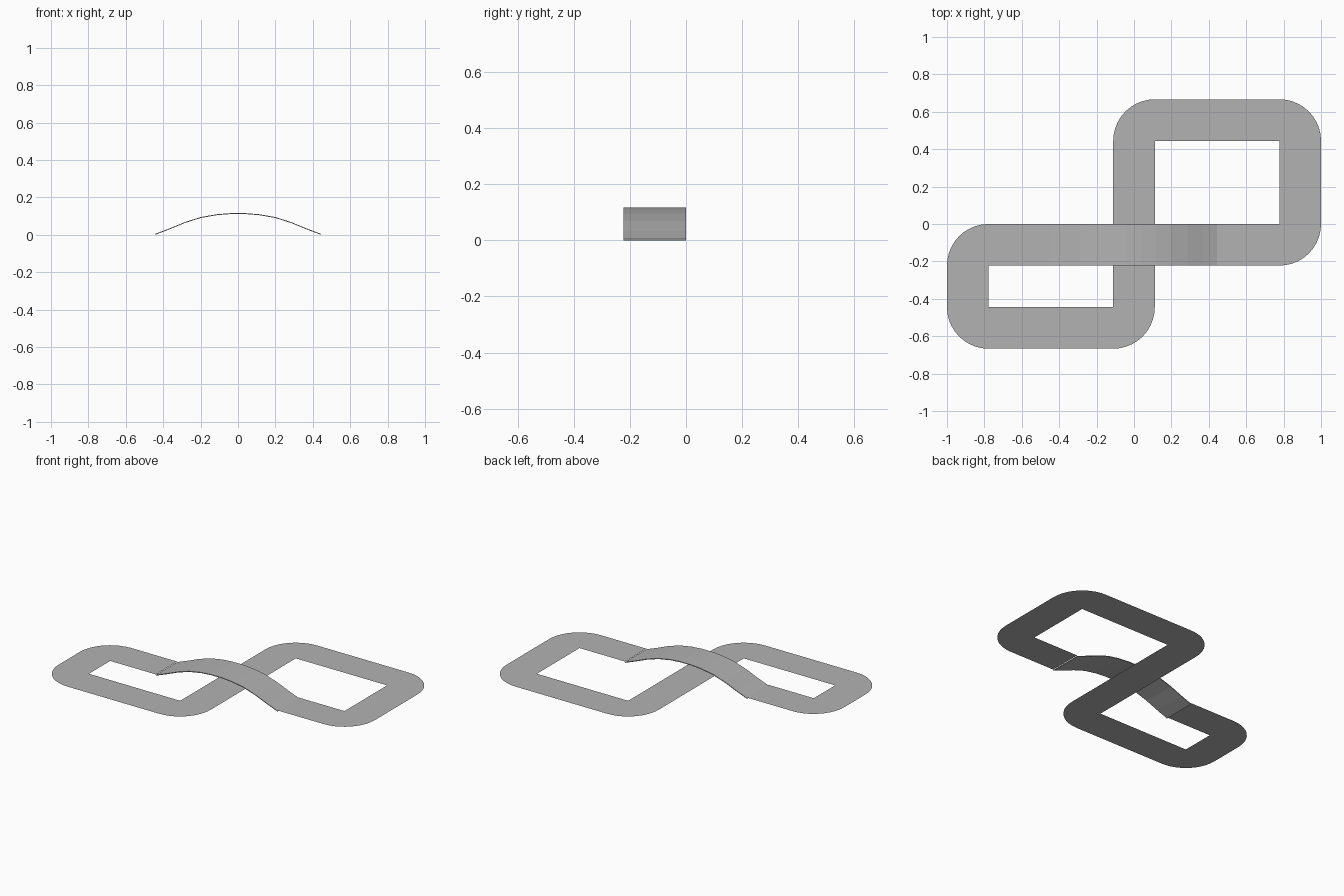
import bpy, math

if "Cube" in bpy.data.objects:
    bpy.data.objects.remove(bpy.data.objects["Cube"])

T = 2 / 9          # road width (one tile)
Z = 0.008          # height of the flat road sheet

grey = bpy.data.materials.new("road_grey")
grey.diffuse_color = (0.45, 0.45, 0.45, 1)
grey.use_nodes = True
grey.node_tree.nodes["Principled BSDF"].inputs["Base Color"].default_value = grey.diffuse_color


def make(name, verts, faces):
    mesh = bpy.data.meshes.new(name)
    mesh.from_pydata(verts, [], faces)
    mesh.materials.append(grey)
    mesh.update()
    ob = bpy.data.objects.new(name, mesh)
    bpy.context.collection.objects.link(ob)
    return ob


def straight(name, x0, x1, y0, y1):
    make(name, [(x0, y0, Z), (x1, y0, Z), (x1, y1, Z), (x0, y1, Z)], [(0, 1, 2, 3)])


def corner(name, cx, cy, start, n=10):
    # quarter disc around the sharp inner corner
    pts = [(cx, cy, Z)]
    for i in range(n + 1):
        a = math.radians(start + 90 * i / n)
        pts.append((cx + T * math.cos(a), cy + T * math.sin(a), Z))
    make(name, pts, [tuple(range(n + 2))])


# Flat straights, in tile units
for name, x0, x1, y0, y1 in [
    ("crossing_road", -.5, .5, -2, 2),
    ("upper_road", .5, 3.5, 2, 3),
    ("right_road", 3.5, 4.5, 0, 2),
    ("right_bridge_approach", 2, 3.5, -1, 0),
    ("left_bridge_approach", -3.5, -2, -1, 0),
    ("left_road", -4.5, -3.5, -2, -1),
    ("lower_road", -3.5, -.5, -3, -2),
]:
    straight(name, x0 * T, x1 * T, y0 * T, y1 * T)

# Rounded corners: inner corner point and start angle
for name, x, y, a in [
    ("corner_upper_left", .5, 2, 90),
    ("corner_upper_right", 3.5, 2, 0),
    ("corner_right_lower", 3.5, 0, 270),
    ("corner_left_upper", -3.5, -1, 90),
    ("corner_lower_left", -3.5, -2, 180),
    ("corner_lower_right", -.5, -2, 270),
]:
    corner(name, x * T, y * T, a)

# Arched bridge: thin deck swept over a mirrored profile
half = [(-2 * T, .005), (-.37, .033), (-.285, .068), (-.2, .095), (-.115, .110), (-.04, .116)]
profile = half + [(-x, z) for x, z in reversed(half)]
verts, faces = [], []
for x, z in profile:
    for y in (-T, 0):
        verts += [(x, y, z), (x, y, z - .005)]
for i in range(len(profile) - 1):
    a, b = 4 * i, 4 * i + 4
    faces += [(a, b, b + 2, a + 2), (a + 1, a + 3, b + 3, b + 1),
              (a, a + 1, b + 1, b), (a + 2, b + 2, b + 3, a + 3)]
e = 4 * (len(profile) - 1)
faces += [(0, 2, 3, 1), (e, e + 1, e + 3, e + 2)]
make("bridge_deck", verts, faces)
